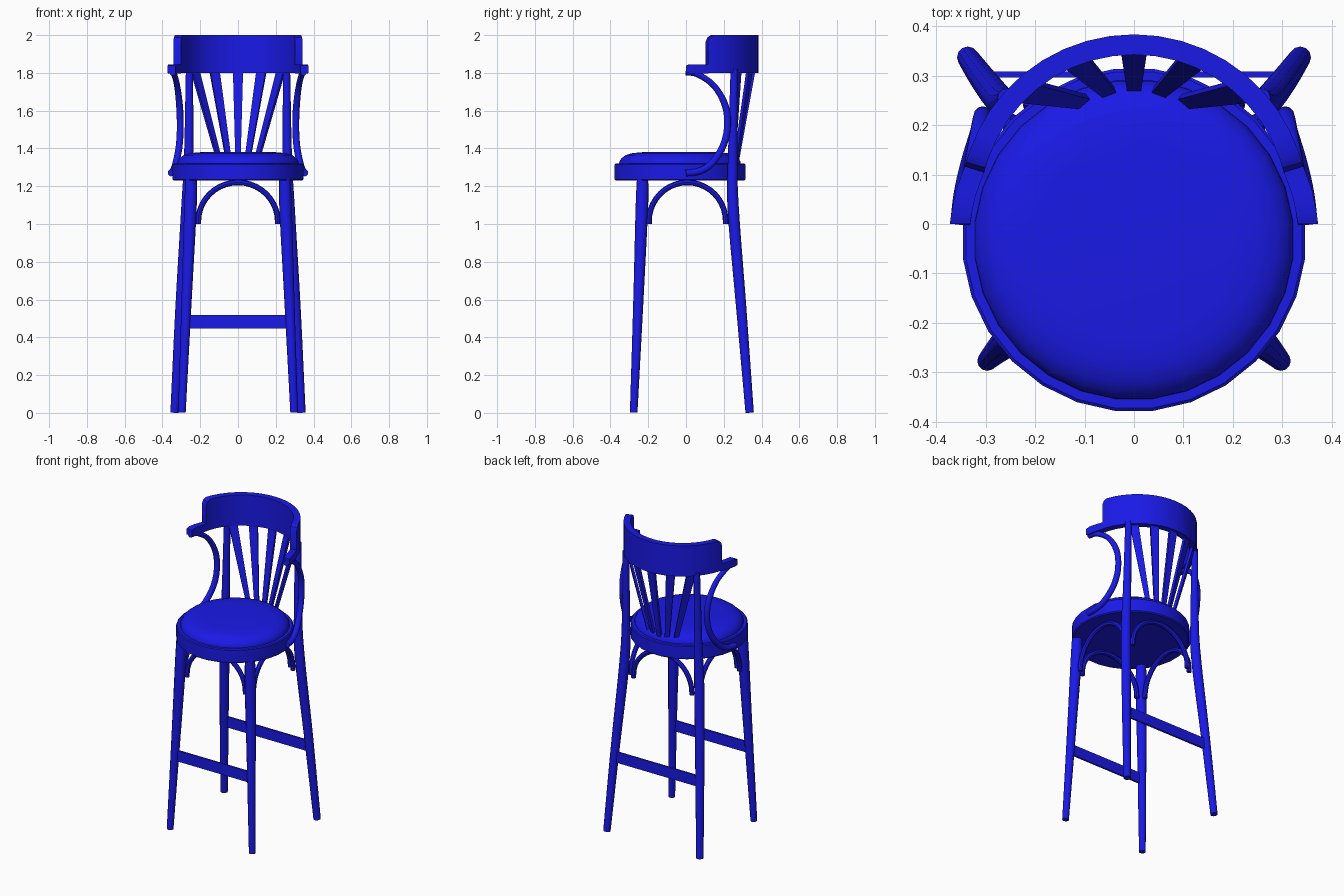
import bpy, bmesh
from math import sin, cos, pi, radians
from mathutils import Vector

if "Cube" in bpy.data.objects:
    bpy.data.objects.remove(bpy.data.objects["Cube"])

blue = bpy.data.materials.new("blue_paint")
blue.diffuse_color = (0.01, 0.01, 0.8, 1)
blue.use_nodes = True
blue.node_tree.nodes["Principled BSDF"].inputs["Base Color"].default_value = blue.diffuse_color


def finish(name, bm):
    bmesh.ops.recalc_face_normals(bm, faces=bm.faces)
    me = bpy.data.meshes.new(name)
    bm.to_mesh(me)
    bm.free()
    ob = bpy.data.objects.new(name, me)
    bpy.context.collection.objects.link(ob)
    me.materials.append(blue)
    bpy.ops.object.select_all(action='DESELECT')
    ob.select_set(True)
    bpy.context.view_layer.objects.active = ob
    bpy.ops.object.shade_smooth_by_angle(angle=radians(35))
    return ob


def skin(name, rings):
    """Bridge equal-sized closed rings and cap both ends."""
    bm = bmesh.new()
    vs = [[bm.verts.new(p) for p in r] for r in rings]
    n = len(rings[0])
    for a, b in zip(vs, vs[1:]):
        for i in range(n):
            bm.faces.new((a[i], a[(i + 1) % n], b[(i + 1) % n], b[i]))
    bm.faces.new(vs[0])
    bm.faces.new(vs[-1])
    return finish(name, bm)


def smooth_path(pts, steps=5):
    """Catmull-Rom curve through the points."""
    p = [Vector(q) for q in pts]
    p = [2 * p[0] - p[1]] + p + [2 * p[-1] - p[-2]]
    out = []
    for a, b, c, d in zip(p, p[1:], p[2:], p[3:]):
        for k in range(steps):
            t = k / steps
            out.append(0.5 * (2 * b + (c - a) * t + (2 * a - 5 * b + 4 * c - d) * t * t
                              + (3 * b - a - 3 * c + d) * t ** 3))
    return out + [p[-2]]


def tube(name, pts, side, sides=10):
    """Round bar along (x, y, z, radius) points; side is a steady cross direction."""
    rings = []
    for i, p in enumerate(pts):
        t = (pts[min(i + 1, len(pts) - 1)] - pts[max(i - 1, 0)]).to_3d().normalized()
        v = t.cross(Vector(side)).normalized()
        u = v.cross(t)
        rings.append([p.to_3d() + p[3] * (u * cos(2 * pi * k / sides) + v * sin(2 * pi * k / sides))
                      for k in range(sides)])
    return skin(name, rings)


def lathe(name, profile, cy, sides):
    return skin(name, [[(r * cos(2 * pi * (k + .5) / sides), cy + r * sin(2 * pi * (k + .5) / sides), z)
                        for k in range(sides)] for r, z in profile])


def box(name, size, loc):
    bm = bmesh.new()
    bmesh.ops.create_cube(bm, size=1)
    for v in bm.verts:
        v.co = Vector(a * b for a, b in zip(v.co, size)) + Vector(loc)
    return finish(name, bm)


# Seat rim and domed cushion
lathe("seat", [(.342, 1.23), (.348, 1.236), (.348, 1.315), (.342, 1.32)], -.032, 28)
lathe("seat_cushion", [(.325, 1.31), (.323, 1.33), (.312, 1.348), (.29, 1.364), (.255, 1.375),
                       (.2, 1.38), (.03, 1.382)], -.032, 28)

# Legs and curved arm supports, mirrored left and right
for s, tag in ((-1, "left"), (1, "right")):
    front = [(.297, -.277, .002, .02), (.272, -.252, .6, .027), (.252, -.234, 1.08, .033), (.248, -.23, 1.24, .03)]
    back = [(.336, .337, .002, .022), (.305, .293, .55, .027), (.271, .25, 1.08, .03),
            (.261, .247, 1.35, .025), (.257, .255, 1.82, .019)]
    arm = [(.347, 0, 1.802, .016), (.338, .06, 1.793, .016), (.322, .15, 1.73, .016),
           (.309, .21, 1.62, .018), (.306, .218, 1.5, .018), (.313, .19, 1.4, .018),
           (.331, .13, 1.315, .018), (.346, .065, 1.278, .018), (.354, 0, 1.27, .018)]
    for name, pts, side in (("front_leg", front, (1, 0, 0)), ("back_leg", back, (1, 0, 0)),
                            ("arm_support", arm, (1, 0, 0))):
        tube(f"{name}_{tag}", smooth_path([(s * x, y, z, r) for x, y, z, r in pts]), side, 12)

# Bentwood arches under the seat on all four sides
for name, across, side_face, off, mid, half in (
        ("front_arch", "x", 0, -.225, 0, .21), ("back_arch", "x", 0, .24, 0, .21),
        ("left_arch", "y", 1, -.25, .007, .203), ("right_arch", "y", 1, .25, .007, .203)):
    arc = [(-half, 1.0)] + [(-half * cos(pi * k / 20), 1.015 + .205 * sin(pi * k / 20)) for k in range(21)]
    arc.append((half, 1.0))
    pts = [Vector((off, mid + h, z, .015) if side_face else (h, off, z, .015)) for h, z in arc]
    tube(name, pts, (1, 0, 0) if side_face else (0, 1, 0), 8)

# Flat stretchers between the front legs and the back legs
box("front_stretcher", (.55, .012, .07), (0, -.257, .483))
box("back_stretcher", (.6, .012, .07), (0, .302, .483))

# Curved top rail running into the arms: (x, y, bottom, top) stations for one half
half = [(.352, 0, 1.8, 1.838), (.349, .02, 1.797, 1.845), (.341, .06, 1.797, 1.845), (.322, .113, 1.798, 1.845)]
start = .24
for d, top in ((0, 1.965), (.03, 1.988), (.09, 2.0)):
    a = start + d
    half.append((.332 * cos(a), .031 + .332 * sin(a), 1.8, top))
for k in range(1, 10):
    a = .33 + (pi / 2 - .33) * k / 9
    half.append((.332 * cos(a), .031 + .332 * sin(a), 1.8, 2.0))
path = half + [(-x, y, b, t) for x, y, b, t in half[-2::-1]]
rings = []
for i, (x, y, b, t) in enumerate(path):
    q, p = path[min(i + 1, len(path) - 1)], path[max(i - 1, 0)]
    n = Vector((q[1] - p[1], p[0] - q[0])).normalized() * .0205
    if i in (0, len(path) - 1):
        n = Vector((.0205 if x > 0 else -.0205, 0))
    rings.append([(x + n.x, y + n.y, b), (x + n.x, y + n.y, t), (x - n.x, y - n.y, t), (x - n.x, y - n.y, b)])
skin("top_rail_and_arms", rings)

# Five fanned, tapering back slats
for i, (xb, yb, xt, yt) in enumerate(((-.1, .247, -.228, .27), (-.05, .265, -.125, .337), (0, .274, 0, .36),
                                      (.05, .265, .125, .337), (.1, .247, .228, .27))):
    rings = []
    for x, y, z, w in ((xb, yb, 1.34, .014), (xt, yt, 1.815, .027)):
        n = Vector((xt, yt - .031)).normalized() * .008
        u = Vector((n.y, -n.x)).normalized() * w
        rings.append([(x + a * u.x + b * n.x, y + a * u.y + b * n.y, z)
                      for a, b in ((-1, -1), (1, -1), (1, 1), (-1, 1))])
    skin(f"back_slat_{i + 1}", rings)
